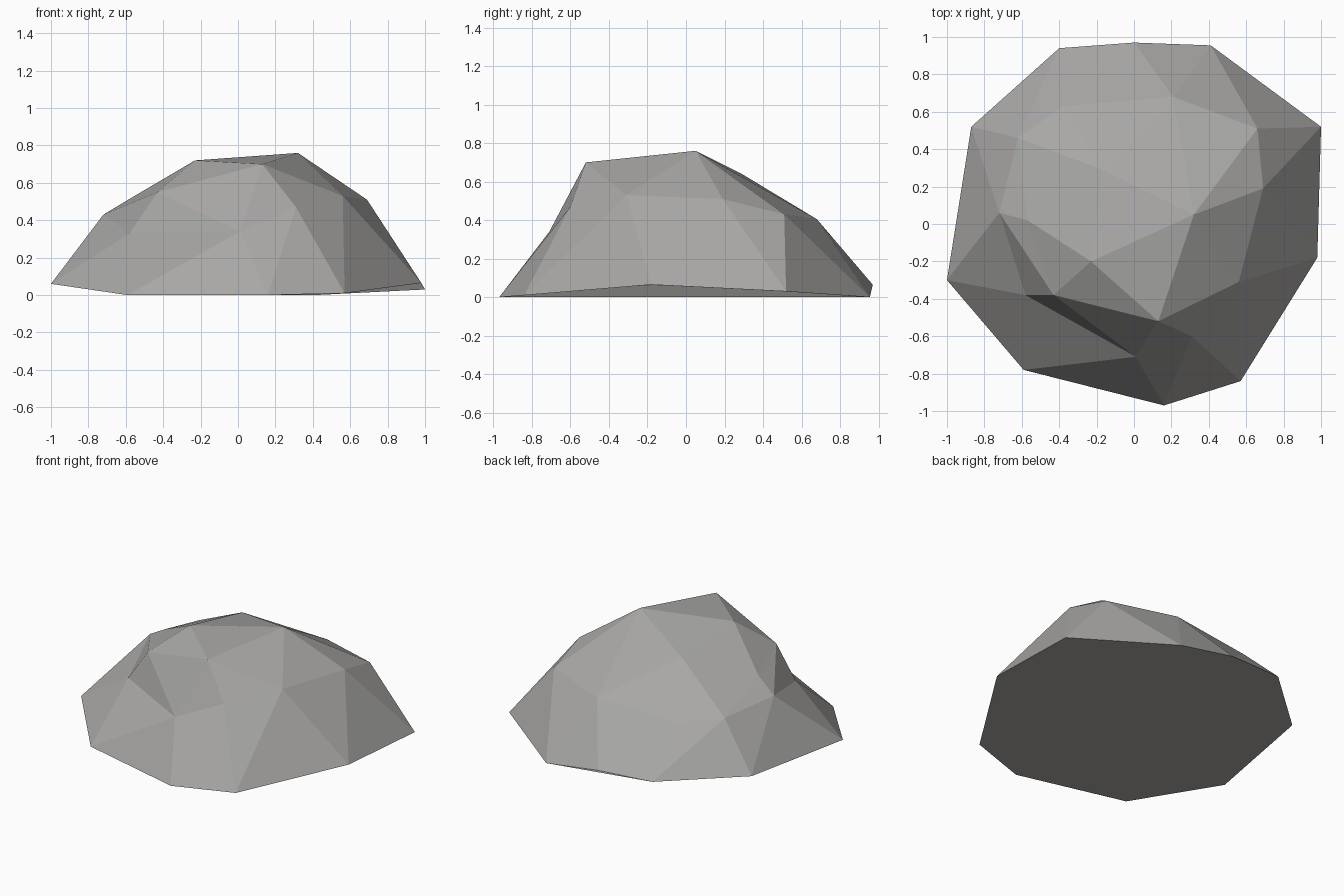
import bpy
import bmesh
from mathutils import Vector
from mathutils.geometry import delaunay_2d_cdt

if "Cube" in bpy.data.objects:
    bpy.data.objects.remove(bpy.data.objects["Cube"], do_unlink=True)


def make_material(name, colour):
    material = bpy.data.materials.new(name)
    material.use_nodes = True
    material.diffuse_color = colour
    shader = next(n for n in material.node_tree.nodes if n.type == "BSDF_PRINCIPLED")
    shader.inputs["Base Color"].default_value = colour
    shader.inputs["Roughness"].default_value = 0.9
    return material


# Foot of the boulder, counter-clockwise from its right-hand corner
foot = {
    "foot_right": (-1, -.3, .06),
    "foot_front_right": (-.59, -.78, 0),
    "foot_front": (.16, -.97, 0),
    "foot_front_left": (.57, -.84, .01),
    "foot_left": (.98, -.18, .065),
    "foot_back_left": (1, .52, .03),
    "foot_back_inner": (.41, .955, 0),
    "foot_back": (0, .97, .065),
    "foot_back_outer": (-.4, .94, .08),
    "foot_back_right": (-.87, .52, .085),
}

# Corners of the chiselled upper surface
crown = {
    "apex": (.32, .05, .76),
    "shoulder": (-.23, -.2, .72),
    "brow": (.13, -.52, .7),
    "saddle": (-.17, .29, .64),
    "notch_top": (-.43, -.38, .55),
    "notch_base": (-.58, -.38, .33),
    "chin": (.01, -.71, .34),
    "cheek": (.31, -.6, .47),
    "left_front": (.56, -.31, .53),
    "left_middle": (.69, .19, .51),
    "left_back": (.66, .51, .43),
    "back_left": (.21, .68, .405),
    "back_right": (-.38, .63, .37),
    "right_back": (-.62, .46, .4),
    "right_middle": (-.72, .06, .43),
    "right_upper": (-.57, .02, .52),
}

# Sharp ridges that the facets must follow, each a path of corners
ridges = [
    ["foot_right", "notch_base", "chin", "notch_top", "notch_base", "right_middle"],
    ["right_middle", "notch_top", "brow", "shoulder", "notch_top", "right_upper"],
    ["right_upper", "shoulder", "saddle", "apex", "shoulder"],
    ["left_back", "apex", "left_front", "brow", "apex"],
    ["brow", "chin", "foot_front_right"],
    ["chin", "foot_front", "cheek", "left_front", "foot_left", "left_middle"],
    ["cheek", "foot_front_left"],
    ["left_middle", "foot_back_left"],
    ["left_back", "foot_back_inner"],
    ["back_left", "foot_back"],
    ["right_middle", "foot_back_right"],
    ["saddle", "right_back", "foot_back_outer"],
]

points = {**foot, **crown}
names = list(points)
corners = [Vector(p) for p in points.values()]
edges = [(names.index(a), names.index(b))
         for path in ridges for a, b in zip(path, path[1:])]

# Facet the upper surface in plan, keeping every ridge
_, _, facets, sources, _, _ = delaunay_2d_cdt(
    [c.xy for c in corners], edges, [], 0, 1e-5)

bm = bmesh.new()
verts = [bm.verts.new(corners[source[0]]) for source in sources]
for facet in facets:
    bm.faces.new([verts[i] for i in facet])

# Close the underside with one face round the foot
rim = {source[0]: vert for source, vert in zip(sources, verts)}
bm.faces.new([rim[i] for i in reversed(range(len(foot)))])
bmesh.ops.recalc_face_normals(bm, faces=bm.faces)

mesh = bpy.data.meshes.new("boulder")
bm.to_mesh(mesh)
bm.free()
mesh.materials.append(make_material("stone grey", (.39, .385, .375, 1)))
boulder = bpy.data.objects.new("boulder", mesh)
bpy.context.collection.objects.link(boulder)
